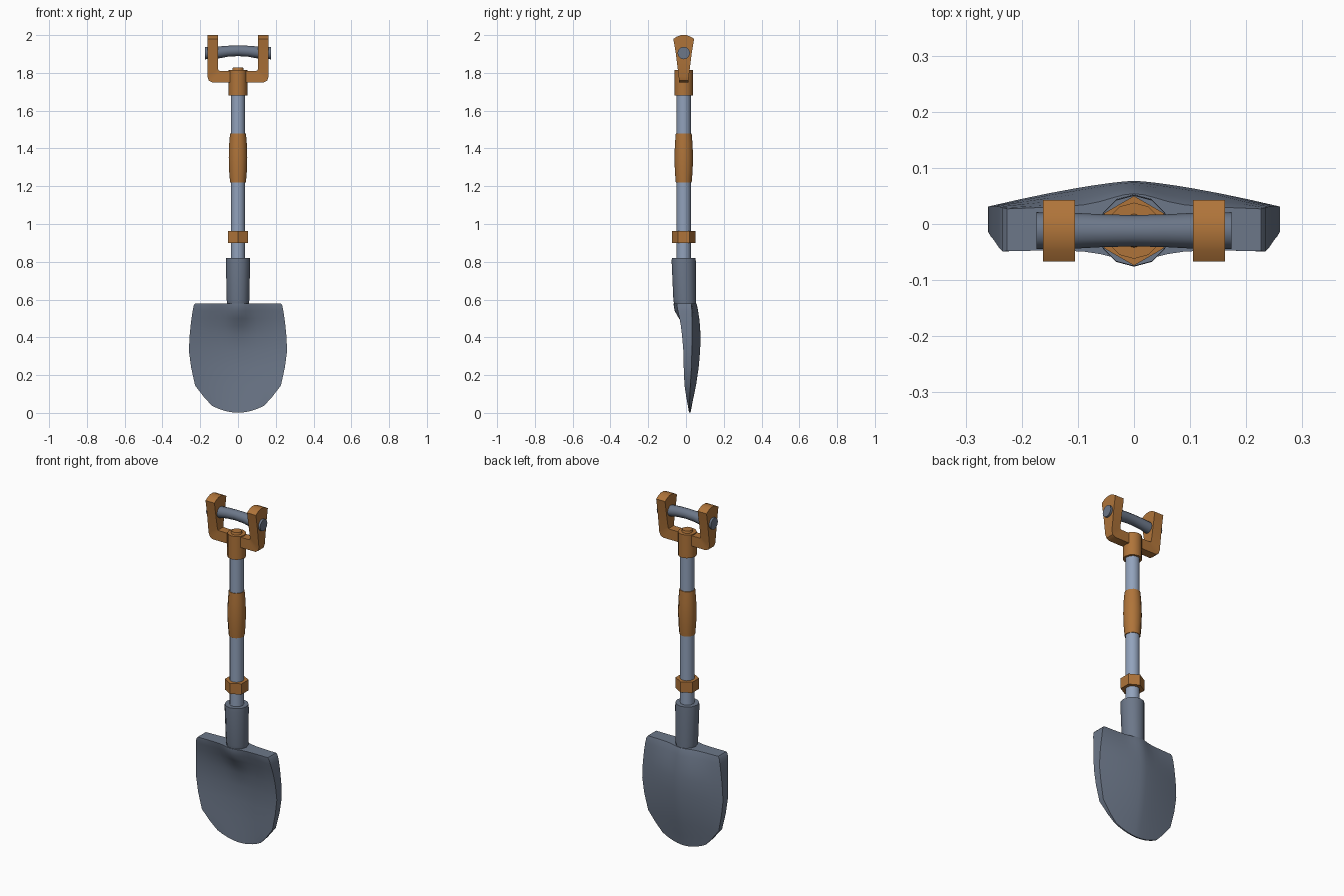
import bpy, bmesh, math

if "Cube" in bpy.data.objects:
    bpy.data.objects.remove(bpy.data.objects["Cube"])

CY = -0.012  # shaft axis


def mat(name, col):
    m = bpy.data.materials.new(name)
    m.diffuse_color = (*col, 1)
    m.use_nodes = True
    m.node_tree.nodes["Principled BSDF"].inputs["Base Color"].default_value = m.diffuse_color
    return m


ORANGE = mat("orange_brown", (0.43, 0.175, 0.042))
STEEL = mat("light_steel", (0.285, 0.36, 0.50))
DARK = mat("dark_steel", (0.15, 0.185, 0.25))


def finish(name, bm, material, angle=35):
    bmesh.ops.recalc_face_normals(bm, faces=bm.faces)
    me = bpy.data.meshes.new(name)
    bm.to_mesh(me)
    bm.free()
    ob = bpy.data.objects.new(name, me)
    bpy.context.collection.objects.link(ob)
    me.materials.append(material)
    if angle:
        bpy.ops.object.select_all(action='DESELECT')
        ob.select_set(True)
        bpy.context.view_layer.objects.active = ob
        bpy.ops.object.shade_smooth_by_angle(angle=math.radians(angle))
    return ob


def skin(name, rings, material, angle=35, strip_caps=False):
    """Join closed loops of points into a capped solid."""
    bm = bmesh.new()
    loops = [[bm.verts.new(p) for p in r] for r in rings]
    n = len(loops[0])
    for a, b in zip(loops, loops[1:]):
        for i in range(n):
            j = (i + 1) % n
            bm.faces.new((a[i], a[j], b[j], b[i]))
    for cap in (loops[0], loops[-1]):
        if strip_caps:
            for i in range(n // 2 - 1):
                bm.faces.new((cap[i], cap[i + 1], cap[n - 2 - i], cap[n - 1 - i]))
        else:
            bm.faces.new(cap)
    return finish(name, bm, material, angle)


def turned(name, profile, material, n=12, angle=35):
    """Vertical turned part from (z, radius, y centre)."""
    rings = [[(r * math.sin(2 * math.pi * i / n), y + r * math.cos(2 * math.pi * i / n), z)
              for i in range(n)] for z, r, y in profile]
    return skin(name, rings, material, angle)


# Shaft and fittings
turned("shaft", [(0.78, 0.038, CY), (1.72, 0.038, CY)], STEEL)
turned("hex_ring", [(0.90, 0.062, CY), (0.962, 0.062, CY)], ORANGE, 6, 0)
turned("shaft_grip", [(1.22, 0.042, CY), (1.28, 0.047, CY), (1.35, 0.049, CY),
                      (1.42, 0.047, CY), (1.48, 0.042, CY)], ORANGE)
turned("top_collar", [(1.68, 0.050, CY), (1.815, 0.050, CY), (1.815, 0.03, CY),
                      (1.828, 0.027, CY)], ORANGE)

# Socket, sunk into the blade
turned("socket", [(0.53, 0.050, 0.003), (0.56, 0.056, -0.004), (0.60, 0.060, -0.007),
                  (0.80, 0.064, CY), (0.82, 0.063, CY)], DARK)

# Yoke: inner and outer corner with half depth, mirrored across x
half = [((0.09, 1.81), (0.138, 1.75), 0.025), ((0.103, 1.812), (0.155, 1.76), 0.025),
        ((0.105, 1.82), (0.162, 1.782), 0.027),
        ((0.105, 1.91), (0.162, 1.91), 0.043), ((0.105, 1.98), (0.162, 1.98), 0.055),
        ((0.105, 1.992), (0.162, 1.992), 0.036), ((0.105, 2.0), (0.162, 2.0), 0.014)]
full = [((-a[0], a[1]), (-b[0], b[1]), h) for a, b, h in reversed(half)] + half
skin("handle_yoke", [[(a[0], CY - h, a[1]), (a[0], CY + h, a[1]),
                      (b[0], CY + h, b[1]), (b[0], CY - h, b[1])] for a, b, h in full],
     ORANGE, 35)

# Slightly arched cross rod
rod = []
for x in (-0.174, -0.106, -0.055, 0, 0.055, 0.106, 0.174):
    k = max(0, 1 - (x / 0.12) ** 2)
    r = 0.033 - 0.005 * k
    rod.append([(x, CY + r * math.cos(i * math.pi / 6),
                 1.905 + 0.012 * k + r * math.sin(i * math.pi / 6)) for i in range(12)])
skin("handle_rod", rod, DARK)

# Blade rows: z, half width, front edge y, front centre y, back edge y, back centre y,
# socket swell on the front, socket swell on the back
rows = [(0.58, 0.226, -0.048, -0.047, 0.027, 0.034, 0.018, 0.020),
        (0.57, 0.234, -0.049, -0.044, 0.029, 0.039, 0.021, 0.019),
        (0.54, 0.240, -0.043, -0.033, 0.031, 0.050, 0.027, 0.014),
        (0.50, 0.246, -0.034, -0.018, 0.032, 0.062, 0.019, 0.008),
        (0.46, 0.251, -0.027, -0.004, 0.032, 0.071, 0.009, 0.003),
        (0.41, 0.256, -0.021, 0.009, 0.032, 0.077, 0.002, 0),
        (0.33, 0.260, -0.014, 0.020, 0.031, 0.075, 0, 0),
        (0.24, 0.248, -0.012, 0.024, 0.029, 0.067, 0, 0),
        (0.145, 0.227, -0.008, 0.022, 0.023, 0.053, 0, 0),
        (0.07, 0.178, 0.002, 0.019, 0.020, 0.037, 0, 0),
        (0.005, 0.138, 0.010, 0.016, 0.019, 0.024, 0, 0)]
us = [-1, -0.8, -0.6, -0.4, -0.27, -0.17, -0.08, 0, 0.08, 0.17, 0.27, 0.4, 0.6, 0.8, 1]
loops = []
for z, w, fe, fc, be, bc, sf, sb in rows:
    lift = 0.037 if z < 0.05 else 0.012 if z < 0.1 else 0
    hump = [math.exp(-(u * w / 0.06) ** 2) for u in us]
    front = [(u * w, fc + (fe - fc) * u * u - sf * g, z - lift * 0.1 + lift * u * u)
             for u, g in zip(us, hump)]
    back = [(u * w, bc + (be - bc) * abs(u) ** 1.35 + sb * g, z - lift * 0.1 + lift * u * u)
            for u, g in zip(us, hump)]
    loops.append(front + back[::-1])
skin("blade", loops, DARK, 45, True)
